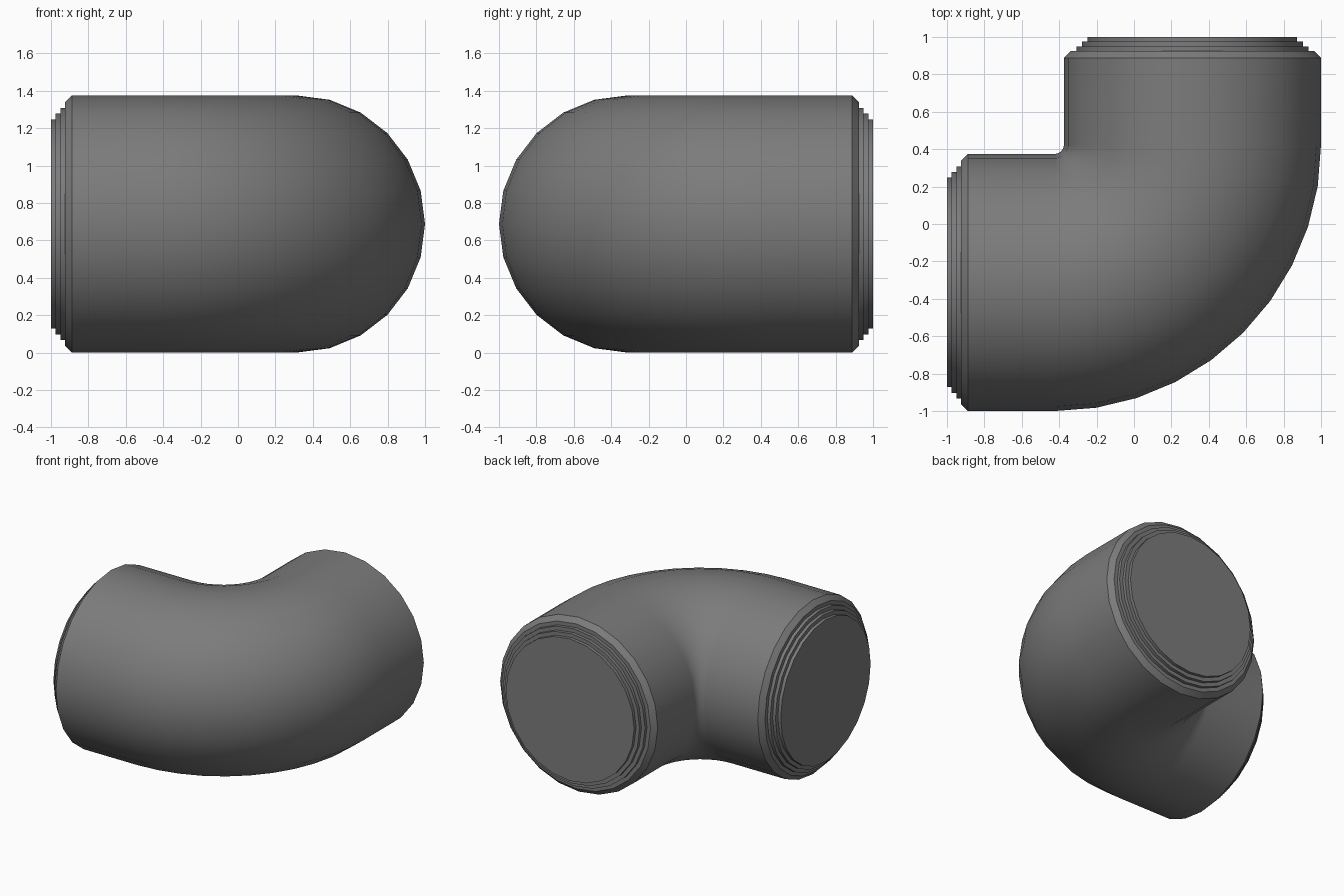
import bpy, bmesh, math
from mathutils import Vector

if "Cube" in bpy.data.objects:
    bpy.data.objects.remove(bpy.data.objects["Cube"])

R = 0.6875        # pipe radius
AX = 0.3125       # offset of both pipe axes from the centre
SIDES = 24
STEPS = 10
C = Vector((-0.425, 0.425, R))   # centre of the bend
BEND = AX - C.x                  # bend radius of the centre line

# End profile: distance along the axis, radius (stepped cap, then chamfer)
end = [(1.0, 0.56), (0.975, 0.56), (0.975, 0.59), (0.95, 0.59),
       (0.95, 0.62), (0.925, 0.62), (0.925, 0.65), (0.888, R)]

# Stations along the pipe: centre, sideways direction, radius
out_a, out_b = Vector((0, -1, 0)), Vector((1, 0, 0))
stations = [(Vector((-d, -AX, R)), out_a, r) for d, r in end]
for i in range(STEPS + 1):
    a = -math.pi / 2 + i / STEPS * math.pi / 2
    out = Vector((math.cos(a), math.sin(a), 0))
    stations.append((C + out * BEND, out, R))
stations += [(Vector((AX, d, R)), out_b, r) for d, r in reversed(end)]

# Elbow: skin the rings and close both ends
bm = bmesh.new()
rings = []
for centre, out, r in stations:
    rings.append([bm.verts.new(centre + out * r * math.cos(t) + Vector((0, 0, r * math.sin(t))))
                  for t in (2 * math.pi * k / SIDES for k in range(SIDES))])
for a, b in zip(rings, rings[1:]):
    for k in range(SIDES):
        n = (k + 1) % SIDES
        bm.faces.new((a[k], a[n], b[n], b[k]))
bm.faces.new(rings[0])
bm.faces.new(rings[-1])
bmesh.ops.recalc_face_normals(bm, faces=bm.faces)
mesh = bpy.data.meshes.new("pipe_elbow")
bm.to_mesh(mesh)
bm.free()
elbow = bpy.data.objects.new("pipe_elbow", mesh)
bpy.context.collection.objects.link(elbow)

# Dark grey plastic
mat = bpy.data.materials.new("dark_grey")
mat.diffuse_color = (0.2, 0.2, 0.2, 1)
mat.use_nodes = True
mat.node_tree.nodes["Principled BSDF"].inputs["Base Color"].default_value = mat.diffuse_color
mesh.materials.append(mat)

bpy.context.view_layer.objects.active = elbow
elbow.select_set(True)
bpy.ops.object.shade_smooth_by_angle(angle=math.radians(30))
